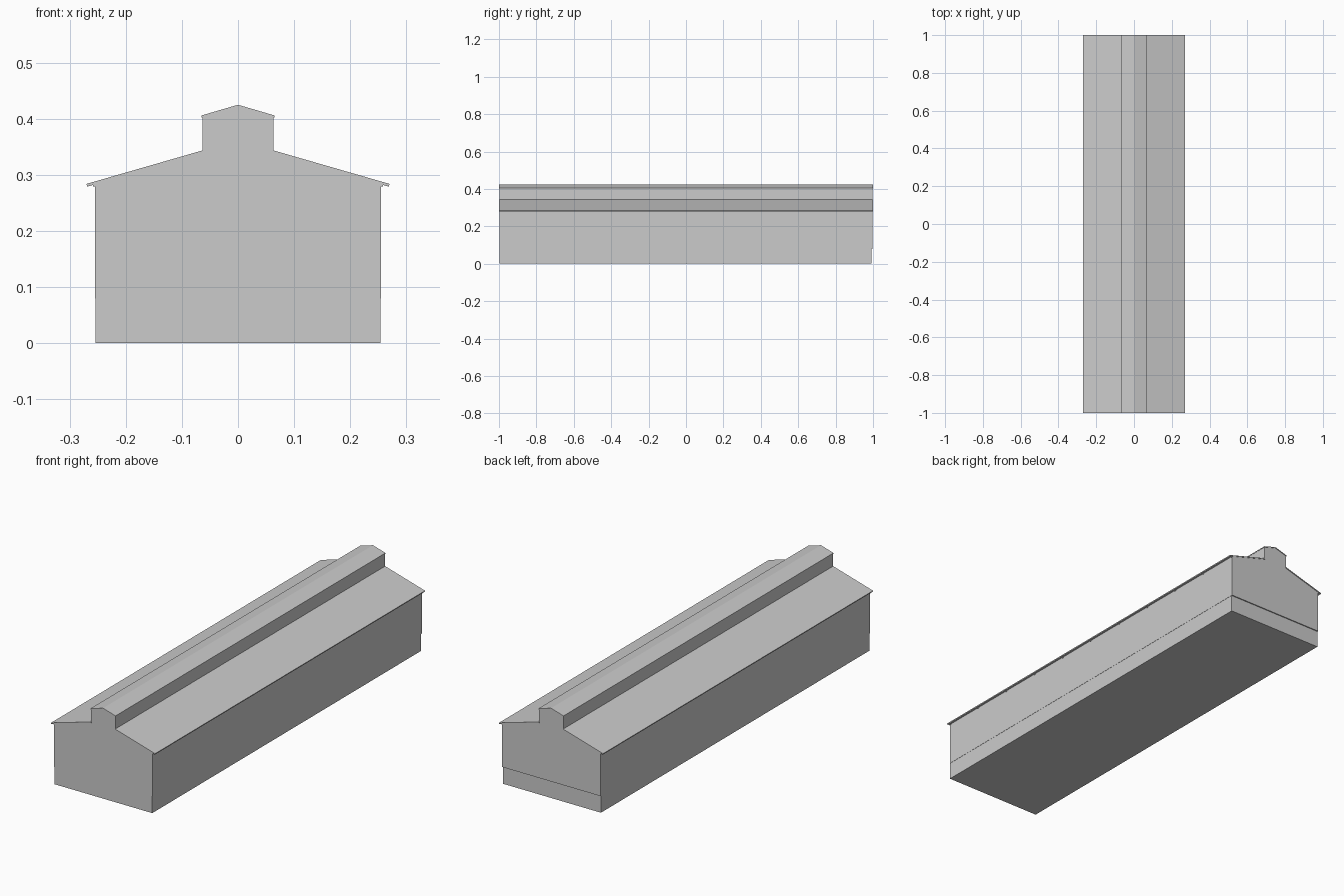
import bpy
import bmesh

cube = bpy.data.objects.get("Cube")
if cube:
    bpy.data.objects.remove(cube, do_unlink=True)

grey = bpy.data.materials.new("plain grey")
grey.use_nodes = True
colour = (0.6, 0.6, 0.6, 1)
grey.diffuse_color = colour
grey.node_tree.nodes["Principled BSDF"].inputs["Base Color"].default_value = colour


def extrude(name, profile, y0, y1):
    """Sweep an x-z outline along y."""
    bm = bmesh.new()
    face = bm.faces.new([bm.verts.new((x, y0, z)) for x, z in profile])
    out = bmesh.ops.extrude_face_region(bm, geom=[face])
    moved = [v for v in out["geom"] if isinstance(v, bmesh.types.BMVert)]
    bmesh.ops.translate(bm, verts=moved, vec=(0, y1 - y0, 0))
    bmesh.ops.recalc_face_normals(bm, faces=bm.faces)
    mesh = bpy.data.meshes.new(name)
    bm.to_mesh(mesh)
    bm.free()
    mesh.materials.append(grey)
    obj = bpy.data.objects.new(name, mesh)
    bpy.context.collection.objects.link(obj)
    return obj


def mirrored(half):
    return half + [(-x, z) for x, z in reversed(half)]


def rect(x0, x1, z0, z1):
    return [(x0, z0), (x1, z0), (x1, z1), (x0, z1)]


WALL, EAVE, MONITOR = 0.255, 0.27, 0.064
PLINTH, WALL_TOP, EAVE_Z = 0.08, 0.284, 0.284
ROOF_Z, MONITOR_Z, PEAK_Z = 0.344, 0.406, 0.425

# Plinth and the gabled hall above it
extrude("plinth", rect(-WALL + 0.001, WALL - 0.001, 0, PLINTH), -0.998, 0.993)
extrude("hall", mirrored([(WALL, PLINTH), (WALL, WALL_TOP), (MONITOR, ROOF_Z - 0.004)]),
        -0.998, 0.998)

# Raised ridge monitor
extrude("ridge_monitor",
        [(MONITOR - 0.001, 0.33), (MONITOR - 0.001, MONITOR_Z - 0.002), (0, PEAK_Z - 0.003),
         (-MONITOR + 0.001, MONITOR_Z - 0.002), (-MONITOR + 0.001, 0.33)], -0.998, 0.998)

# Roof slabs and eave brackets on each side
for side, s in (("left", 1), ("right", -1)):
    extrude(side + "_roof", [(s * x, z) for x, z in
            [(MONITOR - 0.002, ROOF_Z), (EAVE, EAVE_Z), (EAVE - 0.001, EAVE_Z - 0.005),
             (MONITOR - 0.002, ROOF_Z - 0.005)]], -1, 1)
    extrude(side + "_monitor_roof", [(s * x, z) for x, z in
            [(0, PEAK_Z), (MONITOR + 0.001, MONITOR_Z), (MONITOR + 0.001, MONITOR_Z - 0.004),
             (0, PEAK_Z - 0.004)]], -1, 1)
    for i in range(11):
        y = -0.994 + i * 0.1988
        extrude(f"{side}_eave_bracket_{i + 1}",
                [(s * x, z) for x, z in rect(WALL - 0.01, WALL + 0.003, 0.279, 0.285)],
                y - 0.004, y + 0.004)
